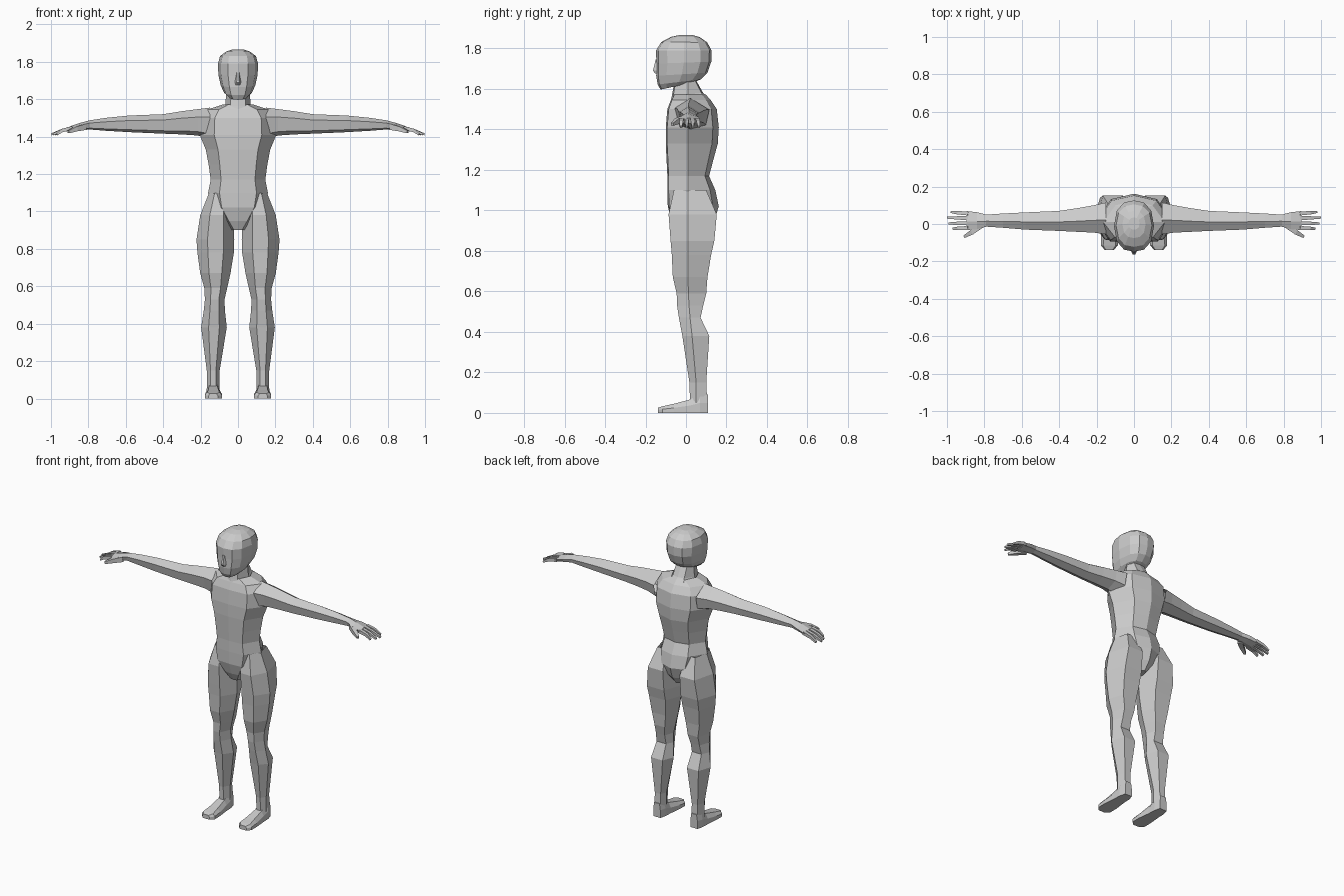
import bpy, bmesh
from mathutils import Vector


def loft(name, rings, cap_start=True, cap_end=True, mirror=False):
    """Skin a list of equal-length point rings with flat faces."""
    bm = bmesh.new()
    vr = [[bm.verts.new(p) for p in r] for r in rings]
    n = len(vr[0])
    for a, b in zip(vr, vr[1:]):
        for i in range(n):
            j = (i + 1) % n
            bm.faces.new((a[i], a[j], b[j], b[i]))
    if cap_start:
        bm.faces.new(vr[0][::-1])
    if cap_end:
        bm.faces.new(vr[-1])
    bmesh.ops.recalc_face_normals(bm, faces=bm.faces)
    me = bpy.data.meshes.new(name)
    bm.to_mesh(me)
    bm.free()
    ob = bpy.data.objects.new(name, me)
    bpy.context.collection.objects.link(ob)
    if mirror:
        m = ob.modifiers.new("Mirror", 'MIRROR')
        m.use_mirror_merge = False
    return ob


def sym(half):
    """Complete a half ring (first and last point on x = 0)."""
    return half + [(-x, y, z) for x, y, z in half[-2:0:-1]]


# torso: z, half width, front, back (ridged spine, flat front)
def torso_ring(z, w, f, b):
    return sym([(0, f, z), (w * .62, f * .93, z), (w, .01, z),
                (w * .6, b * .82, z), (0, b, z)])


loft("torso", [torso_ring(*r) for r in [
    (.90, .035, -.045, .10), (.95, .08, -.07, .14), (1.02, .14, -.09, .162),
    (1.10, .16, -.092, .145), (1.17, .146, -.092, .114),
    (1.25, .157, -.096, .135), (1.33, .172, -.10, .157),
    (1.41, .205, -.10, .162), (1.50, .20, -.092, .152),
    (1.545, .165, -.075, .122), (1.572, .08, -.062, .098)]], cap_end=False)


# neck: front z, back z, half width, front, back
def neck_ring(zf, zb, w, f, b):
    zm = (zf + zb) / 2
    return sym([(0, f, zf), (w * .6, f * .9, zf), (w, .01, zm),
                (w * .6, b * .9, zb), (0, b, zb)])


loft("neck", [neck_ring(*r) for r in [
    (1.53, 1.555, .085, -.078, .11), (1.565, 1.58, .068, -.07, .085),
    (1.62, 1.66, .062, -.06, .04)]], False, False)


# head: front z, back z, half width, front, back
def head_ring(zf, zb, w, f, b):
    prof = [(0, 0), (.5, .04), (.86, .2), (1, .5), (.86, .8), (.5, .96), (0, 1)]
    return sym([(w * u, f + (b - f) * t, zf + (zb - zf) * t) for u, t in prof])


loft("head", [head_ring(*r) for r in [
    (1.597, 1.632, .05, -.126, .035), (1.622, 1.647, .074, -.14, .072),
    (1.665, 1.68, .092, -.147, .106), (1.725, 1.735, .105, -.146, .125),
    (1.79, 1.79, .107, -.148, .126), (1.832, 1.83, .096, -.122, .105),
    (1.857, 1.855, .062, -.075, .07), (1.867, 1.866, .03, -.03, .035)]])

# nose
loft("nose", [
    [(-.008, -.14, 1.745), (.008, -.14, 1.745), (.005, -.150, 1.745), (-.005, -.150, 1.745)],
    [(-.018, -.14, 1.69), (.018, -.14, 1.69), (.007, -.163, 1.69), (-.007, -.163, 1.69)],
    [(-.014, -.14, 1.675), (.014, -.14, 1.675), (.006, -.152, 1.676), (-.006, -.152, 1.676)]])


# legs: z, inner x, outer x, front, back, y of the side edges
def leg_ring(z, xi, xo, f, b, s):
    c, r = (xi + xo) / 2, (xo - xi) / 2
    return [(c - r * .42, f, z), (c + r * .42, f, z), (xo, s, z),
            (c + r * .6, b, z), (c - r * .6, b, z), (xi, s + .01, z)]


loft("leg", [leg_ring(*r) for r in [
    (1.10, .05, .155, -.06, .10, .01), (.98, .025, .202, -.086, .152, .01),
    (.85, .02, .222, -.076, .14, .01), (.78, .022, .217, -.07, .124, .01),
    (.67, .04, .202, -.065, .106, .01), (.59, .058, .18, -.046, .10, .012),
    (.53, .072, .177, -.044, .085, .015), (.47, .07, .183, -.035, .072, .02),
    (.38, .06, .197, -.018, .115, .03), (.15, .098, .167, .017, .10, .05),
    (.05, .098, .167, .02, .105, .05)]], False, False, True)


# feet: y, inner x, outer x, top z, top inset
def foot_ring(y, xi, xo, zt, k):
    return [(xi, y, 0), (xo, y, 0), (xo, y, zt * .55), (xo - k, y, zt),
            (xi + k, y, zt), (xi, y, zt * .55)]


loft("foot", [foot_ring(*r) for r in [
    (.109, .108, .158, .09, .006), (.07, .098, .168, .09, .008),
    (.02, .096, .170, .066, .015), (-.06, .086, .177, .045, .018),
    (-.115, .086, .177, .033, .012), (-.138, .108, .157, .026, .006)]],
    mirror=True)


# arms and palm: x, front, back, bottom z, top z
def arm_ring(x, f, b, zb, zt):
    h, m = zt - zb, f + (b - f) * .45
    return [(x, m, zt), (x, f, zb + h * .7), (x, f + (b - f) * .12, zb + h * .15),
            (x, m, zb), (x, b - (b - f) * .1, zb + h * .2), (x, b, zb + h * .65)]


loft("arm", [arm_ring(*r) for r in [
    (.15, -.055, .115, 1.39, 1.555), (.215, -.046, .10, 1.406, 1.547),
    (.30, -.042, .085, 1.412, 1.536), (.40, -.037, .07, 1.416, 1.52),
    (.58, -.03, .062, 1.424, 1.513), (.70, -.02, .056, 1.431, 1.501),
    (.79, -.014, .05, 1.438, 1.488), (.84, -.028, .063, 1.435, 1.475),
    (.895, -.032, .069, 1.428, 1.457)]], cap_start=False, mirror=True)


# fingers and thumb: square tubes along a short path
def finger(name, pts, widths):
    d = (Vector(pts[-1]) - Vector(pts[0])).normalized()
    side = d.cross(Vector((0, 0, 1))).normalized()
    up = side.cross(d)
    rings = [[Vector(p) + side * w * a + up * w * b
              for a, b in ((1, 1), (-1, 1), (-1, -1), (1, -1))]
             for p, w in zip(pts, widths)]
    loft(name, rings, mirror=True)


for i, (y0, y1, tip) in enumerate([
        (-.021, -.025, .968), (.004, .003, .990), (.031, .034, .998), (.056, .064, .978)]):
    finger("finger_%d" % (i + 1),
           [(.885, y0, 1.446), (.94, (y0 + y1) / 2, 1.433), (tip, y1, 1.412)],
           (.0105, .009, .0055))
finger("thumb", [(.82, -.008, 1.452), (.865, -.043, 1.442), (.908, -.068, 1.425)],
       (.016, .013, .007))
